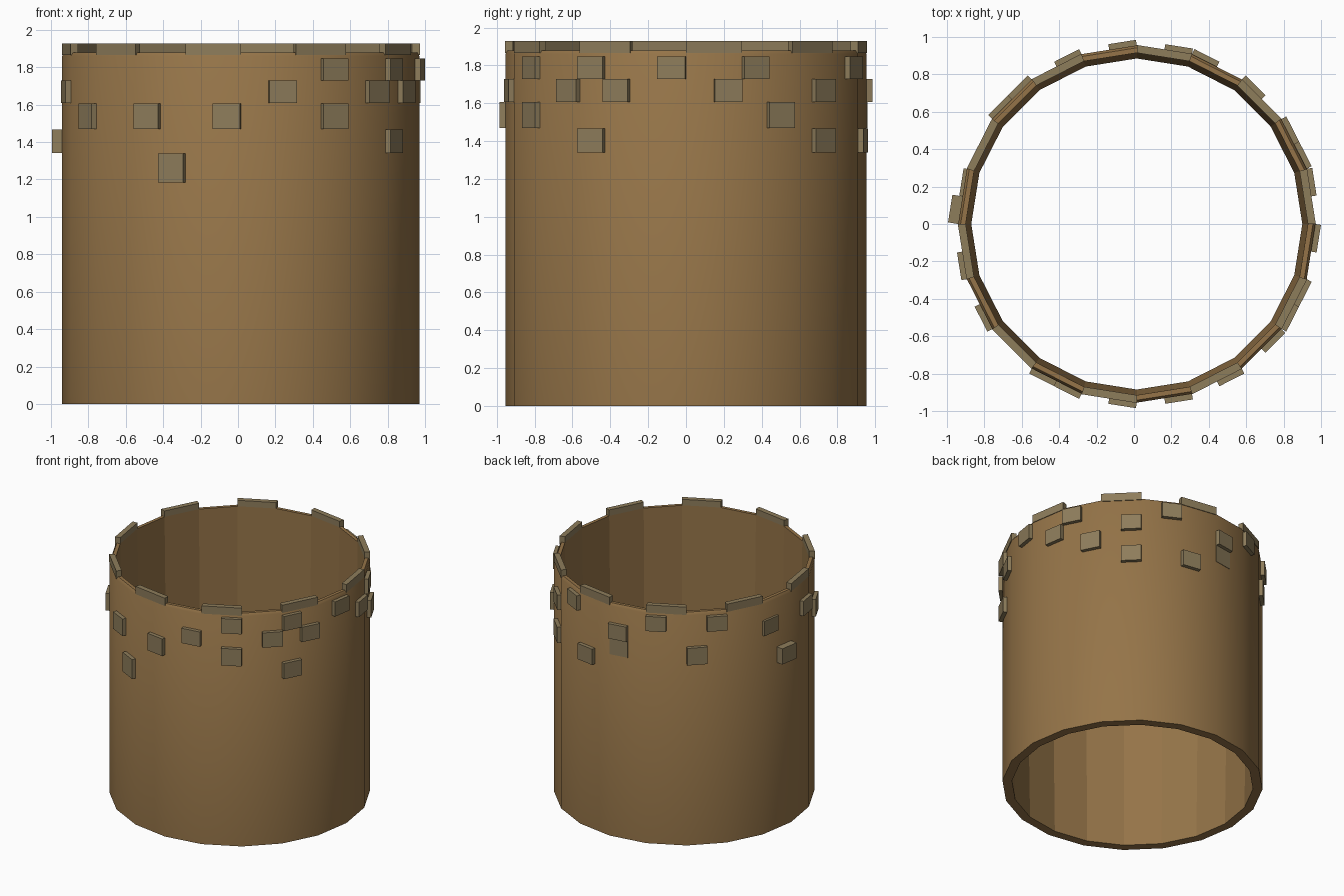
import bpy, bmesh
from math import cos, sin, pi, radians
from mathutils import Vector

if "Cube" in bpy.data.objects:
    bpy.data.objects.remove(bpy.data.objects["Cube"])

N, R, CX = 20, 0.955, 0.015
STEP = 2 * pi / N


def material(name, rgb):
    m = bpy.data.materials.new(name)
    m.diffuse_color = (*rgb, 1)
    m.use_nodes = True
    m.node_tree.nodes["Principled BSDF"].inputs["Base Color"].default_value = m.diffuse_color
    return m


def make_object(name, bm, mat):
    bmesh.ops.recalc_face_normals(bm, faces=bm.faces)
    me = bpy.data.meshes.new(name)
    bm.to_mesh(me)
    bm.free()
    me.materials.append(mat)
    ob = bpy.data.objects.new(name, me)
    bpy.context.collection.objects.link(ob)
    return ob


def ring_point(r, i, z=0.0):
    return Vector((CX + r * cos(i * STEP), r * sin(i * STEP), z))


def add_block(bm, outline, z0, z1):
    lo = [bm.verts.new((p.x, p.y, z0)) for p in outline]
    hi = [bm.verts.new((p.x, p.y, z1)) for p in outline]
    bm.faces.new(lo)
    bm.faces.new(hi)
    for i in range(4):
        j = (i + 1) % 4
        bm.faces.new((lo[i], lo[j], hi[j], hi[i]))


wood = material("warm_brown", (0.30, 0.175, 0.065))
stone = material("tan_stone", (0.27, 0.205, 0.105))

# Hollow tower wall: smooth outside, faceted tapering inside
profile = [(0.885, 0), (R, 0), (R, 1.86), (0.942, 1.88), (0.915, 1.88)]
bm = bmesh.new()
rings = [[bm.verts.new(ring_point(r, i, z)) for i in range(N)] for r, z in profile]
for a in range(len(rings)):
    lo, hi = rings[a], rings[(a + 1) % len(rings)]
    for i in range(N):
        j = (i + 1) % N
        f = bm.faces.new((lo[i], lo[j], hi[j], hi[i]))
        f.smooth = a in (1, 2)
for e in bm.edges:
    e.smooth = e.calc_face_angle(0) < radians(50)
make_object("tower_wall", bm, wood)

# Rim blocks on every second facet
bm = bmesh.new()
for i in range(0, N, 2):
    add_block(bm, [ring_point(0.915, i), ring_point(R + 0.002, i),
                   ring_point(R + 0.002, i + 1), ring_point(0.915, i + 1)], 1.865, 1.928)
make_object("rim_blocks", bm, stone)

# Scattered bricks: (half-facet index, row), each half a facet wide
rows = [1.848, 1.728, 1.607, 1.468, 1.34, 1.183]
bricks = [(1, 1), (2, 0), (3, 2), (5, 1), (5, 3), (7, 0), (8, 3), (10, 1), (10, 2),
          (12, 0), (14, 2), (15, 0), (18, 1), (19, 3), (21, 1), (23, 2), (26, 2),
          (27, 4), (29, 2), (31, 1), (33, 0), (33, 2), (35, 1), (36, 0), (36, 3),
          (37, 1), (39, 0)]
depth = {(10, 2): 0.003, (18, 1): 0.018, (19, 3): 0.055}
bm = bmesh.new()
for half, row in bricks:
    facet, side = divmod(half, 2)
    a, b = ring_point(R, facet), ring_point(R, facet + 1)
    mid = (a + b) / 2
    p, q = (mid, b) if side else (a, mid)
    out = Vector((cos((facet + 0.5) * STEP), sin((facet + 0.5) * STEP), 0))
    d = depth.get((half, row), 0.03)
    add_block(bm, [p - out * 0.02, q - out * 0.02, q + out * d, p + out * d],
              rows[row + 1] + 0.001, rows[row])
make_object("wall_bricks", bm, stone)
